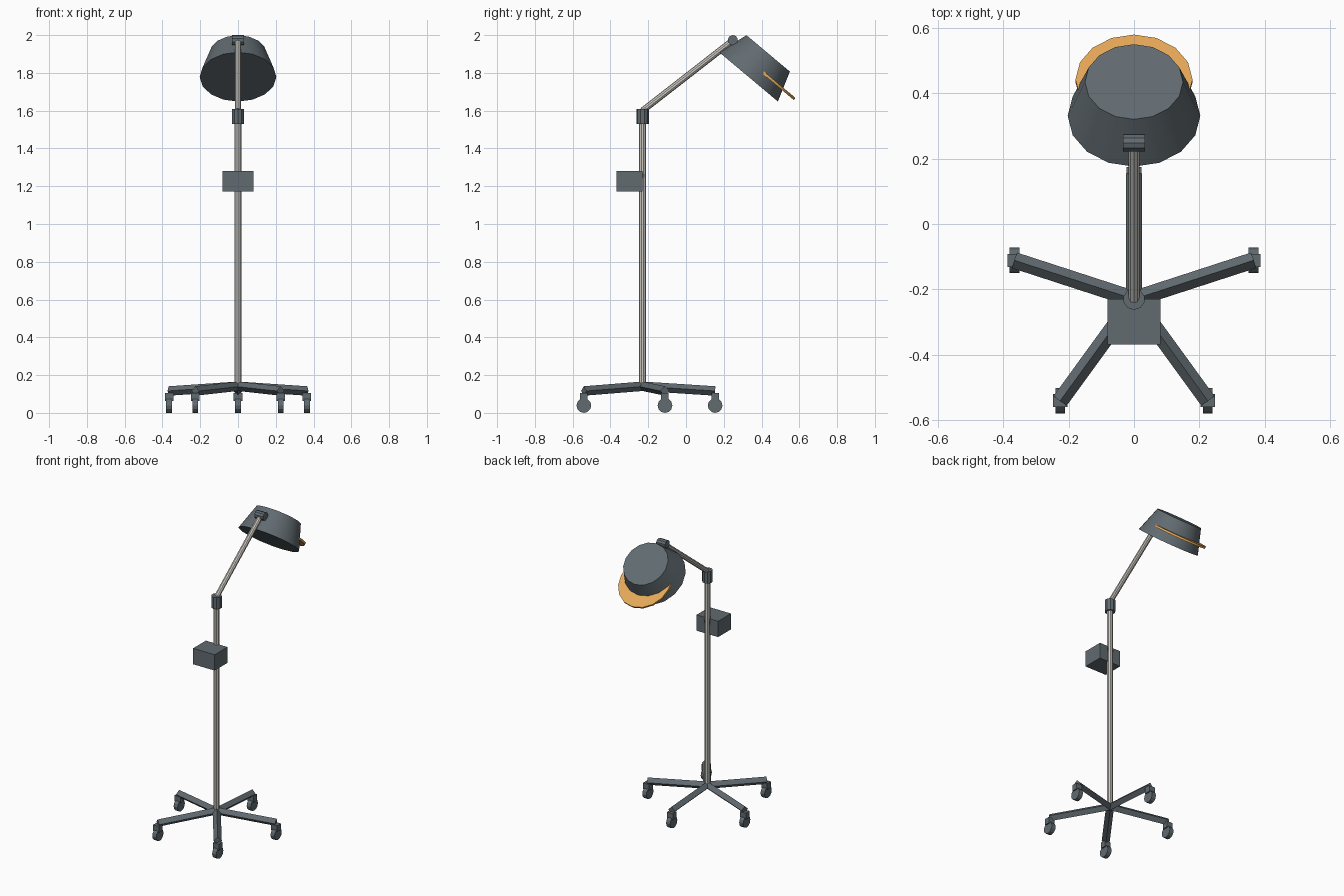
import bpy, math
from mathutils import Vector

cube = bpy.data.objects.get("Cube")
if cube:
    bpy.data.objects.remove(cube, do_unlink=True)


def material(name, rgb):
    m = bpy.data.materials.new(name)
    m.use_nodes = True
    m.diffuse_color = (*rgb, 1)
    m.node_tree.nodes["Principled BSDF"].inputs["Base Color"].default_value = (*rgb, 1)
    return m


grey = material("slate grey", (0.12, 0.146, 0.163))
metal = material("brushed metal", (0.61, 0.585, 0.54))
orange = material("warm orange", (0.78, 0.39, 0.098))


def finish(name, mat, smooth=False):
    ob = bpy.context.object
    ob.name = name
    ob.data.materials.append(mat)
    if smooth:
        bpy.ops.object.shade_smooth_by_angle(angle=math.radians(29))
    return ob


def rod(name, start, end, r1, mat, sides, r2=None, smooth=False):
    """Straight or tapered cylinder between two points."""
    a, b = Vector(start), Vector(end)
    bpy.ops.mesh.primitive_cone_add(
        vertices=sides, radius1=r1, radius2=r1 if r2 is None else r2,
        depth=(b - a).length, location=(a + b) / 2,
        rotation=(b - a).to_track_quat('Z', 'Y').to_euler())
    return finish(name, mat, smooth)


def box(name, centre, size, mat):
    bpy.ops.mesh.primitive_cube_add(size=1, location=centre)
    ob = finish(name, mat)
    ob.scale = size
    return ob


POLE_Y = -0.23

# Five-legged base with casters
for i in range(5):
    angle = math.radians(90 + 72 * i)
    x, y = 0.384 * math.cos(angle), POLE_Y + 0.384 * math.sin(angle)
    rod(f"base_leg_{i + 1}", (0, POLE_Y, 0.141), (x, y, 0.116), 0.025, grey, 4)
    box(f"caster_fork_{i + 1}", (x, y, 0.085), (0.045, 0.04, 0.042), grey)
    rod(f"caster_wheel_{i + 1}", (x - 0.015, y, 0.039), (x + 0.015, y, 0.039),
        0.039, grey, 12)

# Upright, collar and control box
rod("pole", (0, POLE_Y, 0.125), (0, POLE_Y, 1.58), 0.019, metal, 10)
rod("pole_collar", (0, POLE_Y, 1.53), (0, POLE_Y, 1.61), 0.033, grey, 10)
box("control_box", (0, -0.299, 1.226), (0.163, 0.138, 0.108), grey)
rod("control_box_clamp", (-0.02, -0.244, 1.257), (0.02, -0.244, 1.257), 0.022, grey, 10)

# Arm and pivot
rod("arm", (0, POLE_Y, 1.6), (0, 0.248, 1.972), 0.017, metal, 10)
rod("arm_pivot", (-0.033, 0.248, 1.973), (0.033, 0.248, 1.973), 0.027, grey, 10)

# Tilted lamp head with an offset filter disc
tilt = math.radians(40)
axis = Vector((0, math.sin(tilt), math.cos(tilt)))
rim = Vector((0, 0.331, 1.779))
rod("lamp_shade", rim, rim + axis * 0.162, 0.203, grey, 16, 0.15, True)
disc = Vector((0, 0.438, 1.777))
rod("filter_disc", disc - axis * 0.007, disc + axis * 0.007, 0.179, orange, 16,
    smooth=True)
